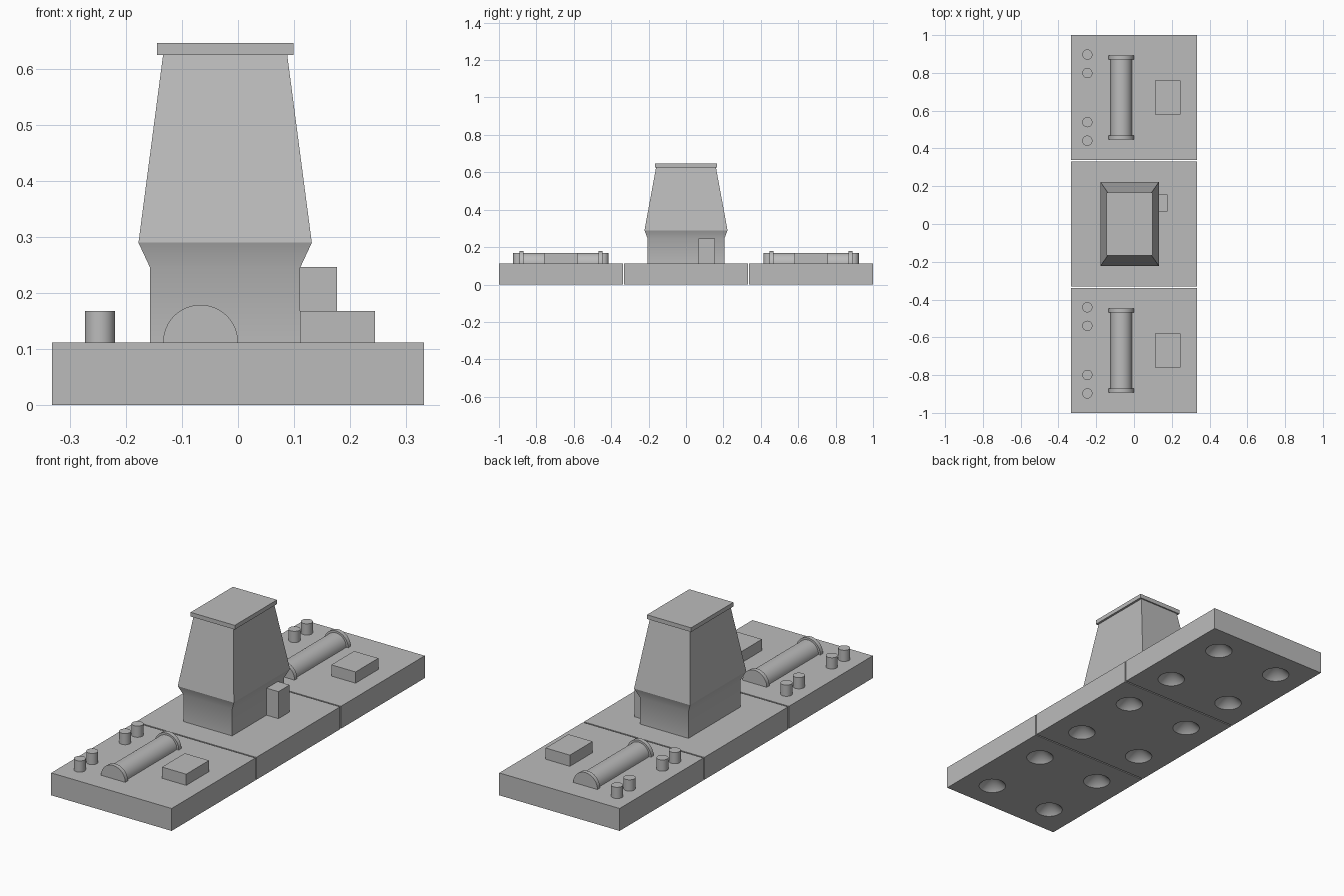
import bpy, bmesh, math

cube = bpy.data.objects.get("Cube")
if cube:
    bpy.data.objects.remove(cube, do_unlink=True)

grey = bpy.data.materials.new("plain_grey")
grey.use_nodes = True
grey.diffuse_color = (0.5, 0.5, 0.5, 1)
grey.node_tree.nodes["Principled BSDF"].inputs["Base Color"].default_value = (0.5, 0.5, 0.5, 1)

DECK = 0.112      # height of the deck surface
STEP = 0.669      # spacing of the deck sections


def finish(name, bm, smooth=False):
    bmesh.ops.recalc_face_normals(bm, faces=bm.faces)
    mesh = bpy.data.meshes.new(name)
    bm.to_mesh(mesh)
    bm.free()
    mesh.materials.append(grey)
    obj = bpy.data.objects.new(name, mesh)
    bpy.context.collection.objects.link(obj)
    if smooth:
        bpy.ops.object.select_all(action='DESELECT')
        obj.select_set(True)
        bpy.context.view_layer.objects.active = obj
        bpy.ops.object.shade_smooth_by_angle(angle=math.radians(30))
    return obj


def loft(name, rings, smooth=False):
    """Skin a stack of rectangles: (x0, x1, half depth, z, y centre)."""
    bm = bmesh.new()
    loops = [[bm.verts.new((x, y + yc, z)) for x, y in
              ((x0, -h), (x1, -h), (x1, h), (x0, h))] for x0, x1, h, z, yc in rings]
    for a, b in zip(loops, loops[1:]):
        for i in range(4):
            j = (i + 1) % 4
            bm.faces.new((a[i], a[j], b[j], b[i]))
    bm.faces.new(loops[0])
    bm.faces.new(loops[-1])
    return finish(name, bm, smooth)


def box(name, x0, x1, y0, y1, z0, z1):
    h, yc = (y1 - y0) / 2, (y0 + y1) / 2
    return loft(name, [(x0, x1, h, z0, yc), (x0, x1, h, z1, yc)])


def half_round(name, x, r, y0, y1):
    """Half cylinder lying along y on the deck."""
    bm = bmesh.new()
    n = 24
    arc = [(x + r * math.cos(math.pi * i / n), DECK + r * math.sin(math.pi * i / n))
           for i in range(n + 1)]
    face = bm.faces.new([bm.verts.new((px, y0, pz)) for px, pz in arc])
    ext = bmesh.ops.extrude_face_region(bm, geom=[face], use_keep_orig=True)
    new = [v for v in ext["geom"] if isinstance(v, bmesh.types.BMVert)]
    bmesh.ops.translate(bm, verts=new, vec=(0, y1 - y0, 0))
    return finish(name, bm, True)


def cones(name, places, r1, r2, z0, z1):
    """Several upright cones or cylinders in one mesh."""
    bm = bmesh.new()
    for x, y in places:
        ret = bmesh.ops.create_cone(bm, cap_ends=True, segments=32, radius1=r1,
                                    radius2=r2, depth=z1 - z0)
        bmesh.ops.translate(bm, verts=ret["verts"], vec=(x, y, (z0 + z1) / 2))
    return finish(name, bm, True)


# Deck sections with conical sockets underneath
for label, yc in (("front", -STEP), ("middle", 0), ("back", STEP)):
    deck = box(label + "_deck", -0.333, 0.333, yc - 0.331, yc + 0.331, 0, DECK)
    sockets = [(sx * 0.178, yc + sy * 0.178) for sx in (-1, 1) for sy in (-1, 1)]
    cutter = cones(label + "_socket_cutter", sockets, 0.065, 0.0, -0.001, 0.066)
    cutter.hide_render = True
    cutter.hide_viewport = True
    cut = deck.modifiers.new("sockets", 'BOOLEAN')
    cut.operation = 'DIFFERENCE'
    cut.solver = 'EXACT'
    cut.object = cutter

# Fittings on the two end sections
for label, yc in (("front", -STEP), ("back", STEP)):
    half_round(label + "_barrel", -0.067, 0.057, yc - 0.21, yc + 0.21)
    for end, side in (("near", -1), ("far", 1)):
        y0, y1 = sorted((yc + side * 0.201, yc + side * 0.222))
        half_round(f"{label}_{end}_flange", -0.067, 0.067, y0, y1)
    posts = [(-0.247, yc + o) for o in (-0.228, -0.13, 0.13, 0.228)]
    cones(label + "_posts", posts, 0.027, 0.027, DECK, 0.168)
    box(label + "_hatch", 0.111, 0.245, yc - 0.09, yc + 0.09, DECK, 0.168)

# Tower: straight base, short flare, tapering body
loft("tower", [(-0.157, 0.111, 0.205, DECK, 0), (-0.157, 0.111, 0.205, 0.245, 0),
               (-0.178, 0.132, 0.222, 0.29, 0), (-0.134, 0.088, 0.16, 0.626, 0)], True)
box("tower_cap", -0.145, 0.099, -0.167, 0.167, 0.626, 0.647)
box("tower_side_box", 0.111, 0.177, 0.067, 0.155, DECK, 0.247)
